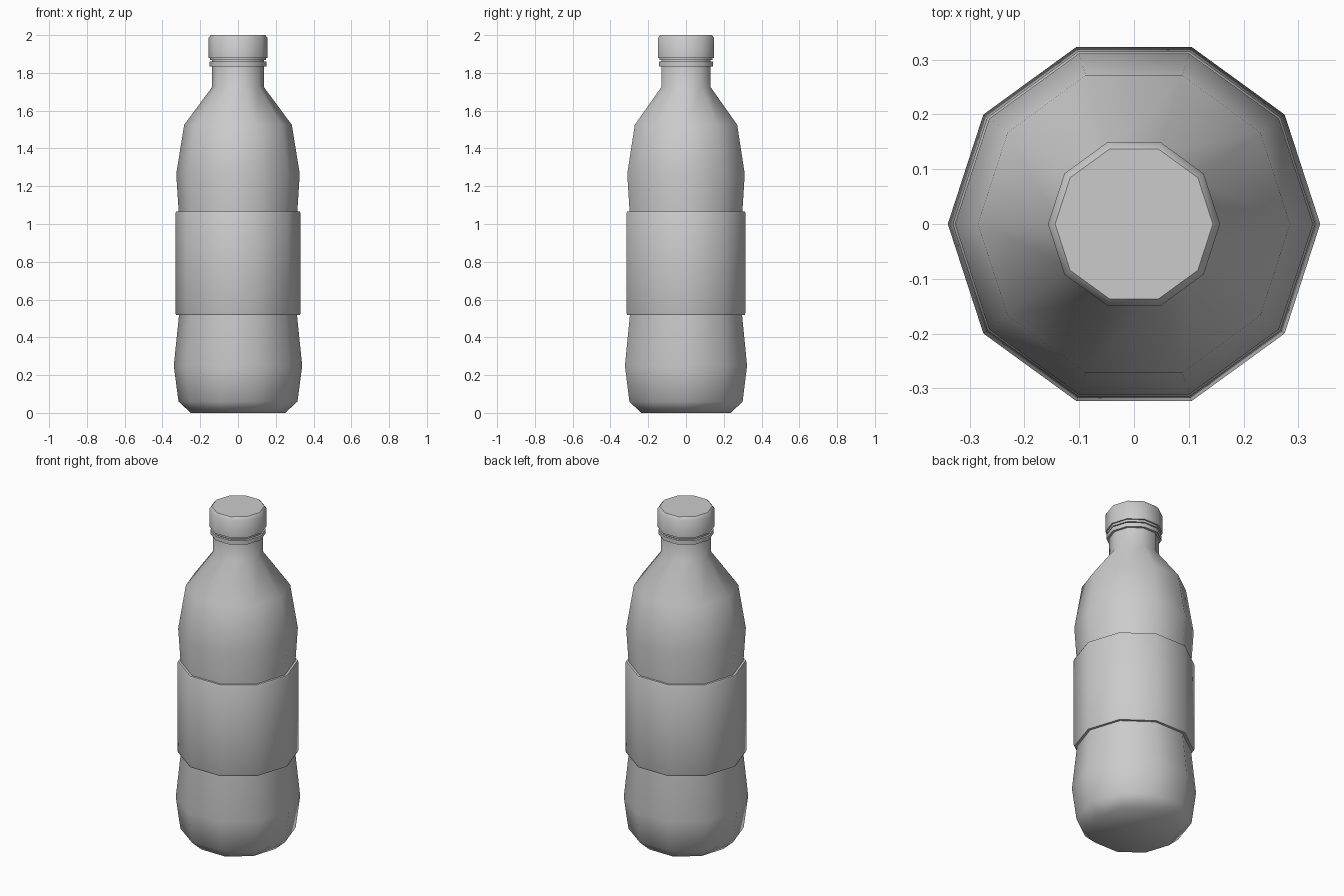
import bpy, bmesh, math

if "Cube" in bpy.data.objects:
    bpy.data.objects.remove(bpy.data.objects["Cube"])

SIDES = 10


def lathe(name, profile, cap_bottom=True, cap_top=True, angle=50):
    """Revolve (radius, z) points into a ten-sided part."""
    bm = bmesh.new()
    rings = []
    for r, z in profile:
        rings.append([bm.verts.new((r * math.cos(2 * math.pi * i / SIDES),
                                    r * math.sin(2 * math.pi * i / SIDES), z))
                      for i in range(SIDES)])
    for a, b in zip(rings, rings[1:]):
        for i in range(SIDES):
            j = (i + 1) % SIDES
            bm.faces.new((a[i], a[j], b[j], b[i]))
    if cap_bottom:
        bm.faces.new(rings[0][::-1])
    if cap_top:
        bm.faces.new(rings[-1])
    mesh = bpy.data.meshes.new(name)
    bm.to_mesh(mesh)
    bm.free()
    ob = bpy.data.objects.new(name, mesh)
    bpy.context.collection.objects.link(ob)
    bpy.ops.object.select_all(action='DESELECT')
    ob.select_set(True)
    bpy.context.view_layer.objects.active = ob
    bpy.ops.object.shade_smooth_by_angle(angle=math.radians(angle))
    return ob


# Bottle body with shoulder and neck
lathe("bottle_body", [(0.25, 0), (0.315, 0.06), (0.34, 0.25), (0.312, 0.52),
                      (0.314, 1.065), (0.327, 1.265), (0.285, 1.525),
                      (0.137, 1.725), (0.137, 1.89)])

# Wrap-around label sleeve, lips meeting the body
lathe("label_sleeve", [(0.312, 0.518), (0.327, 0.518), (0.331, 0.528),
                       (0.331, 1.058), (0.327, 1.067), (0.314, 1.067)],
      cap_bottom=False, cap_top=False)

# Neck support ring
lathe("neck_ring", [(0.137, 1.835), (0.151, 1.835), (0.151, 1.86), (0.137, 1.86)],
      cap_bottom=False, cap_top=False)

# Tamper band under the cap
lathe("tamper_band", [(0.137, 1.867), (0.148, 1.867), (0.148, 1.882)],
      cap_bottom=False, cap_top=False)

# Screw cap with softened top edge
lathe("screw_cap", [(0.157, 1.88), (0.157, 1.985), (0.144, 2.0)])
